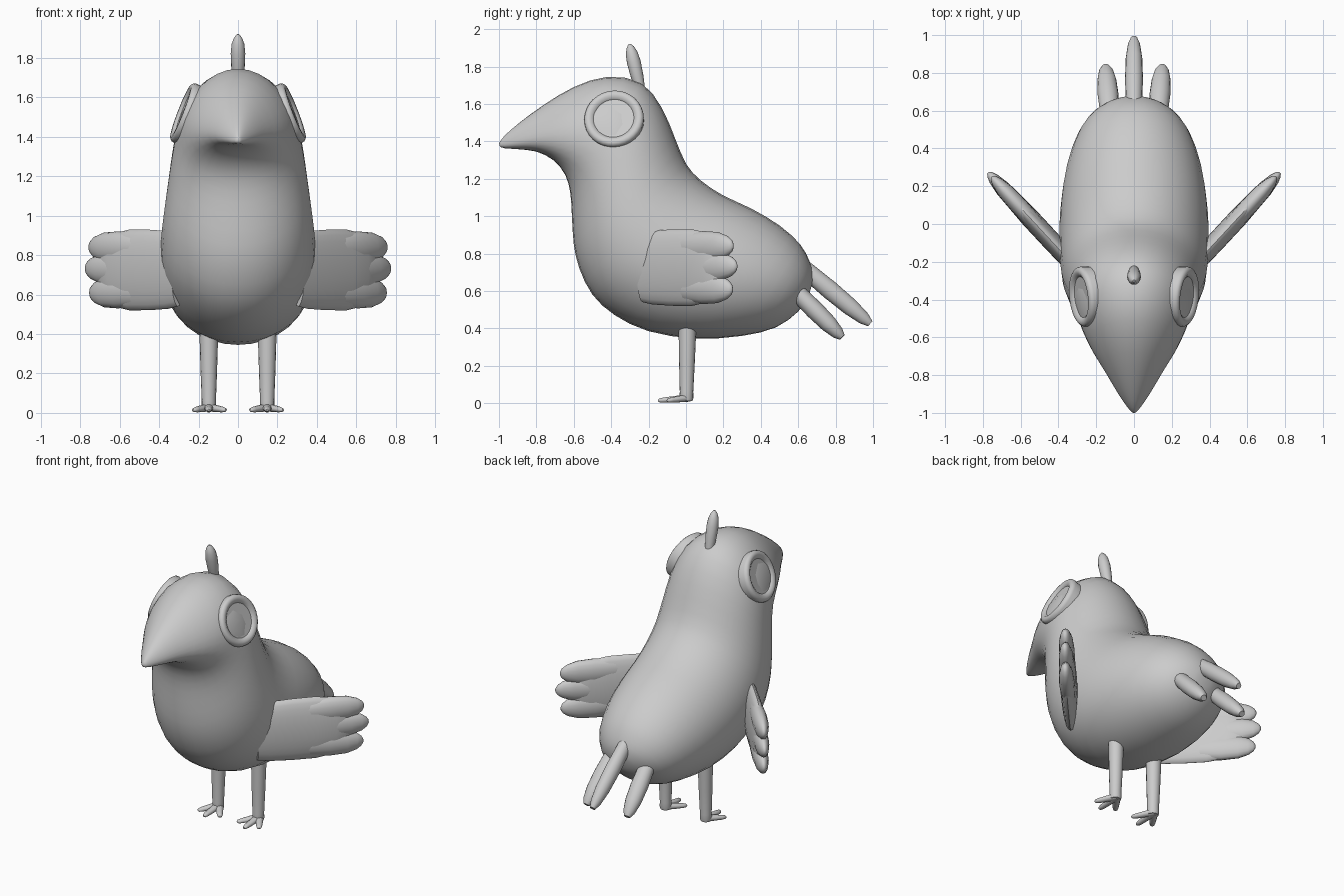
import bpy, bmesh, math
from mathutils import Vector

if "Cube" in bpy.data.objects:
    bpy.data.objects.remove(bpy.data.objects["Cube"])

grey = bpy.data.materials.new("plain_grey")
grey.diffuse_color = (0.6, 0.6, 0.6, 1)
grey.use_nodes = True
grey.node_tree.nodes["Principled BSDF"].inputs["Base Color"].default_value = grey.diffuse_color


def loft(name, rings, angle=50):
    """Skin a list of point rings and close both ends."""
    bm = bmesh.new()
    rows = [[bm.verts.new(p) for p in ring] for ring in rings]
    n = len(rows[0])
    for a, b in zip(rows, rows[1:]):
        for i in range(n):
            j = (i + 1) % n
            bm.faces.new((a[i], a[j], b[j], b[i]))
    for end in (rows[0], rows[-1]):
        bm.faces.new(end)
    bmesh.ops.recalc_face_normals(bm, faces=bm.faces)
    mesh = bpy.data.meshes.new(name)
    bm.to_mesh(mesh)
    bm.free()
    mesh.materials.append(grey)
    ob = bpy.data.objects.new(name, mesh)
    bpy.context.collection.objects.link(ob)
    bpy.ops.object.select_all(action='DESELECT')
    ob.select_set(True)
    bpy.context.view_layer.objects.active = ob
    bpy.ops.object.shade_smooth_by_angle(angle=math.radians(angle))
    return ob


def spindle(name, p0, p1, profile, u, ru=1.0, rv=1.0, n=16, angle=50):
    """Round part from p0 to p1; profile is (position, radius) pairs, u the first cross axis."""
    p0, p1 = Vector(p0), Vector(p1)
    d = (p1 - p0).normalized()
    u = Vector(u)
    u = (u - d * u.dot(d)).normalized()
    v = d.cross(u)
    rings = []
    for t, r in profile:
        c = p0.lerp(p1, t)
        rings.append([c + u * (r * ru * math.cos(2 * math.pi * i / n))
                      + v * (r * rv * math.sin(2 * math.pi * i / n)) for i in range(n)])
    return loft(name, rings, angle)


def catmull(a, b, c, d, t):
    return [0.5 * (2 * q + (r - p) * t + (2 * p - 5 * q + 4 * r - s) * t * t
                   + (3 * q - p - 3 * r + s) * t ** 3) for p, q, r, s in zip(a, b, c, d)]


# Body, head and beak: under y/z, top y/z, half width, how low the widest point sits
sections = [
    (-0.995, 1.372, -1.000, 1.390, 0.010, 0.20),
    (-0.970, 1.363, -0.970, 1.430, 0.035, 0.30),
    (-0.900, 1.358, -0.890, 1.500, 0.085, 0.35),
    (-0.800, 1.345, -0.760, 1.595, 0.150, 0.35),
    (-0.710, 1.300, -0.600, 1.690, 0.220, 0.28),
    (-0.645, 1.220, -0.420, 1.745, 0.275, 0.15),
    (-0.618, 1.120, -0.240, 1.712, 0.310, 0.05),
    (-0.610, 1.000, -0.130, 1.580, 0.335, 0),
    (-0.600, 0.850, -0.060, 1.420, 0.358, 0),
    (-0.570, 0.720, 0.000, 1.280, 0.377, 0),
    (-0.500, 0.580, 0.080, 1.190, 0.390, 0),
    (-0.380, 0.470, 0.200, 1.110, 0.395, 0),
    (-0.200, 0.385, 0.350, 1.040, 0.390, 0),
    (0.050, 0.345, 0.500, 0.950, 0.360, 0),
    (0.300, 0.360, 0.610, 0.850, 0.300, 0),
    (0.480, 0.405, 0.660, 0.760, 0.220, 0),
    (0.600, 0.490, 0.677, 0.700, 0.125, 0),
    (0.655, 0.570, 0.678, 0.650, 0.045, 0),
]
dense = []
last = len(sections) - 1
for k in range(last):
    quad = [sections[min(max(k + o, 0), last)] for o in (-1, 0, 1, 2)]
    dense += [catmull(*quad, t) for t in (0, 0.5)]
dense.append(sections[-1])
rings = []
for uy, uz, ty, tz, w, low in dense:
    under, top = Vector((0, uy, uz)), Vector((0, ty, tz))
    ring = []
    for i in range(32):
        a = 2 * math.pi * i / 32
        h = math.sin(a) - low * math.cos(a) ** 2
        p = under.lerp(top, 0.5 + 0.5 * h)
        ring.append((w * math.cos(a), p.y, p.z))
    rings.append(ring)
loft("body", rings, 80)

# Head crest
spindle("crest", (0, -0.245, 1.68), (0, -0.302, 1.92),
        [(0, .026), (.3, .034), (.6, .037), (.8, .032), (.93, .02), (1, .006)], (1, 0, 0))

# Tail feathers
feather = [(0, .035), (.2, .046), (.5, .05), (.75, .046), (.92, .034), (1, .018)]
spindle("tail_feather_middle", (0, .56, .78), (0, .985, .425), feather, (1, 0, 0), .95, 1)

for side, s in (("left", -1), ("right", 1)):
    spindle("tail_feather_" + side, (s * .125, .54, .645), (s * .15, .835, .352),
            feather, (1, 0, 0), 1.1, 1)

    # Eye: raised rim around a recessed disc
    c = Vector((s * .268, -.385, 1.52))
    n = Vector((s * .93, -.10, .36)).normalized()
    eye = [(-.06, .155), (0, .16), (.014, .157), (.024, .145), (.024, .128),
           (.014, .112), (.008, .108), (.008, .01)]
    spindle("eye_" + side, c, c + n, eye, (0, 1, 0), n=32, angle=40)

    # Wing: flat palm with three feather tips
    root, d = Vector((s * .40, -.13, 0)), Vector((s * .68, .733, 0))

    def at(dist, z):
        return root + d * dist + Vector((0, 0, z))

    spindle("wing_palm_" + side, at(-.14, .725), at(.46, .725),
            [(0, .185), (.12, .197), (.35, .204), (.6, .205), (.8, .185), (.93, .13), (1, .05)],
            (0, 0, 1), 1, .25, 24)
    tip = [(0, .05), (.2, .072), (.5, .078), (.75, .07), (.9, .05), (.97, .03), (1, .01)]
    for label, z0, z1, reach in (("upper", .83, .842, .52), ("middle", .725, .733, .548),
                                 ("lower", .62, .608, .515)):
        spindle("wing_feather_%s_%s" % (label, side), at(.1, z0), at(reach, z1),
                tip, (0, 0, 1), 1.08, .6)

    # Leg and foot
    spindle("leg_" + side, (s * .148, .008, .42), (s * .148, .002, .012),
            [(0, .048), (.5, .042), (.88, .036), (.96, .037), (1, .033)], (1, 0, 0))
    for label, dx, dy in (("inner", -.085, -.10), ("middle", 0, -.15), ("outer", .078, -.10)):
        spindle("toe_%s_%s" % (label, side), (s * .148, .015, .028),
                (s * (.148 + dx), dy, .014),
                [(0, .026), (.45, .022), (.8, .018), (.94, .014), (1, .006)],
                (1, 0, 0), 1, .8, 10)
